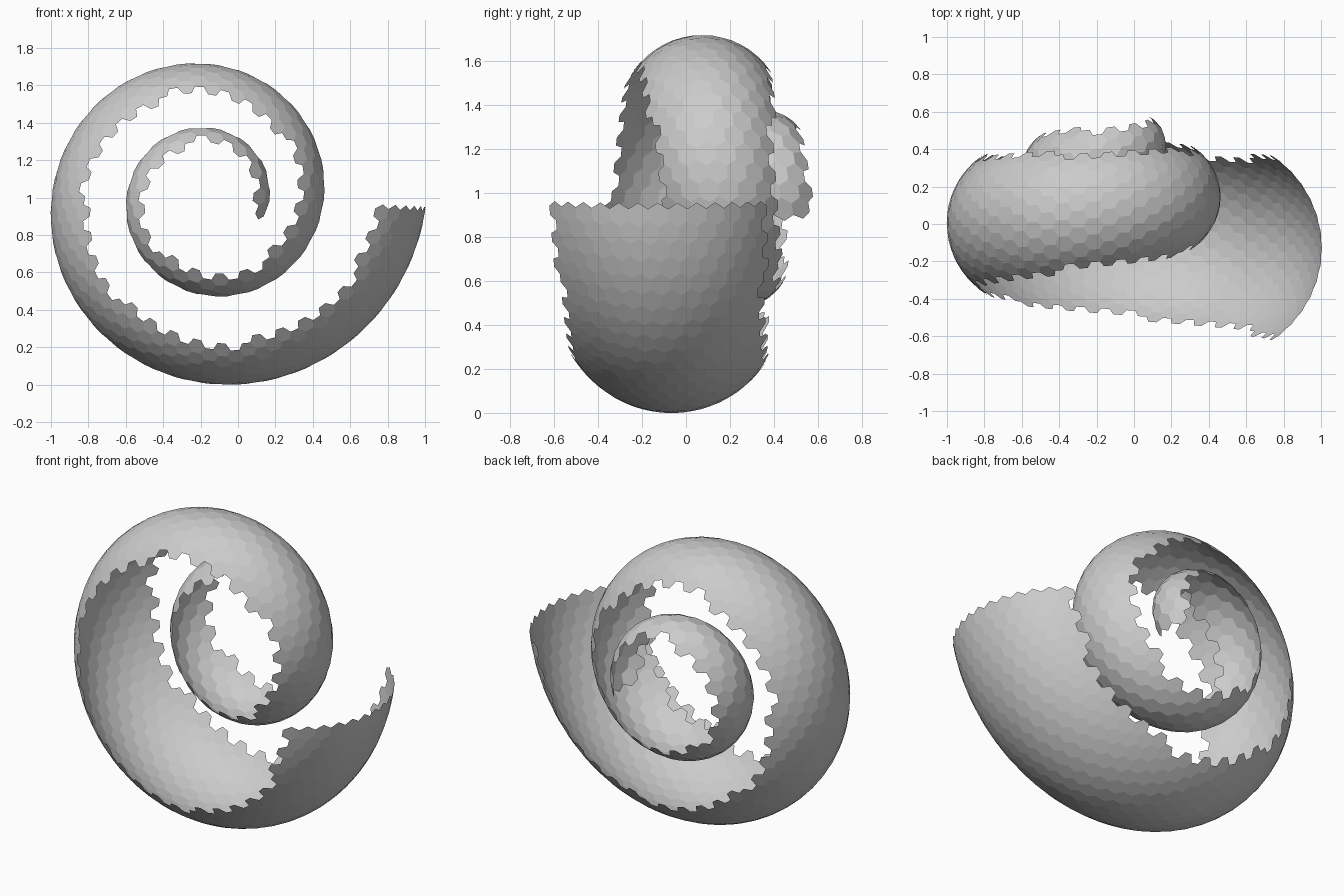
import bpy, bmesh
from math import sin, cos, pi, exp, log, sqrt, radians

if "Cube" in bpy.data.objects:
    bpy.data.objects.remove(bpy.data.objects["Cube"])

# Logarithmic spiral (front plane) swept with an arc section that shrinks with it
CX, CZ = -0.153, 0.995        # spiral centre
R0, B = 1.163, 0.102          # outer radius at the right, tightening rate
SECTION = 0.51                # section radius / spiral radius
HALF = radians(57)            # half opening of the arc section
S = R0 * 0.93 / B             # total unrolled length scale
PHI_START, PHI_END = 0.035, 4 * pi + 0.52
CELL = 0.09                   # hexagon width


def length_at(phi):
    return S * (1 - exp(-B * phi))


def phi_at(s):
    return -log(1 - s / S) / B


def surface(s, t):
    """Unrolled coordinates (along, across) to a point on the shell."""
    phi = phi_at(s)
    r = R0 * exp(-B * phi)
    rad = SECTION * r
    a = t / rad
    d = r - rad * (1 - cos(a))
    y = -0.13 + 0.0445 * phi + rad * sin(a)
    return CX + d * cos(phi), y, CZ - d * sin(phi)


# Honeycomb of flat facets; the ragged rim comes from keeping whole cells only
bm = bmesh.new()
verts = {}


def corner(s, t):
    key = (round(s * 2000 / 8), round(t * 2000 / 8))
    if key not in verts:
        verts[key] = bm.verts.new(surface(s, t))
    return verts[key]


side = CELL / sqrt(3)
s0, s1 = length_at(PHI_START), length_at(PHI_END)
cols = int((s1 - s0) / (1.5 * side))
for i in range(cols):
    s = s0 + side + 1.5 * side * i
    half_width = SECTION * R0 * exp(-B * phi_at(s)) * HALF
    for j in range(-10, 11):
        t = (j + 0.5 * (i % 2)) * CELL
        if abs(t) > half_width - 0.02:
            continue
        bm.faces.new([corner(s + side * cos(k * pi / 3), t + side * sin(k * pi / 3))
                      for k in range(6)])

bmesh.ops.remove_doubles(bm, verts=bm.verts, dist=0.008)
bmesh.ops.recalc_face_normals(bm, faces=bm.faces)
mesh = bpy.data.meshes.new("spiral_shell")
bm.to_mesh(mesh)
bm.free()

# Make sure the convex side faces outward
widest = max(mesh.polygons, key=lambda p: abs(p.center.x - CX))
if widest.normal.x * (widest.center.x - CX) < 0:
    mesh.flip_normals()

shell = bpy.data.objects.new("spiral_shell", mesh)
bpy.context.collection.objects.link(shell)
